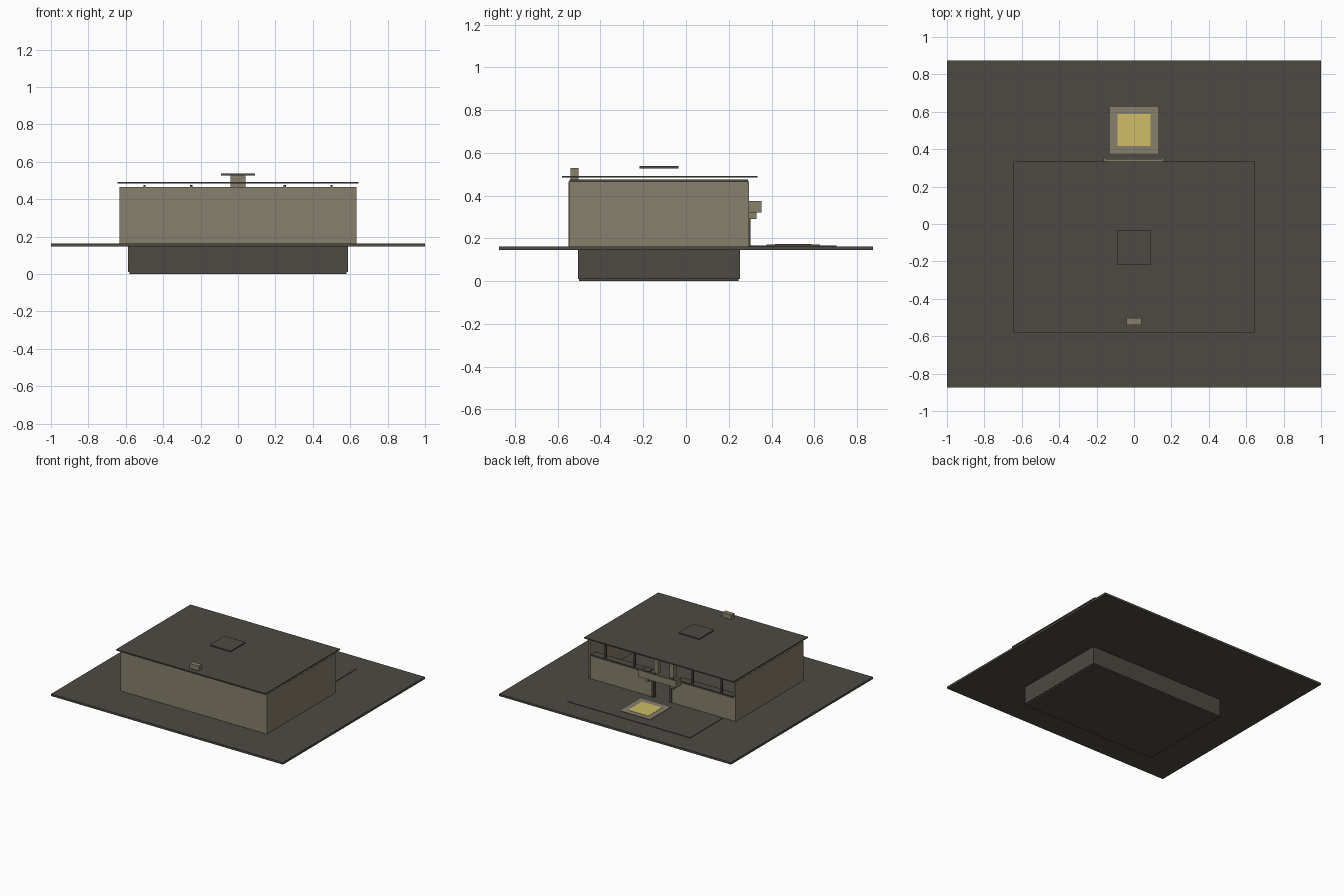
import bpy


def material(name, rgb):
    m = bpy.data.materials.new(name)
    m.diffuse_color = (*rgb, 1)
    return m


DARK = material("dark_grey", (0.075, 0.068, 0.057))
TAN = material("dull_tan", (0.24, 0.215, 0.15))
YELLOW = material("pale_yellow", (0.62, 0.51, 0.135))


def box(name, x0, x1, y0, y1, z0, z1, mat):
    bpy.ops.mesh.primitive_cube_add(size=1, location=((x0 + x1) / 2, (y0 + y1) / 2, (z0 + z1) / 2))
    o = bpy.context.object
    o.name = name
    o.scale = (x1 - x0, y1 - y0, z1 - z0)
    bpy.ops.object.transform_apply(location=False, rotation=False, scale=True)
    o.data.materials.append(mat)
    return o


def pair(name, x0, x1, *rest):
    # the same box on both sides of x = 0
    box(name + "_right", x0, x1, *rest)
    box(name + "_left", -x1, -x0, *rest)


# ground slab, cellar walls and cellar floor
box("ground_slab", -1, 1, -0.874, 0.874, 0.147, 0.163, DARK)
box("cellar_floor", -0.58, 0.58, -0.50, 0.245, 0, 0.012, DARK)
pair("cellar_side_wall", 0.575, 0.588, -0.506, 0.252, 0.01, 0.148, DARK)
box("cellar_front_wall", -0.58, 0.58, -0.506, -0.494, 0.01, 0.148, DARK)
box("cellar_back_wall", -0.58, 0.58, 0.240, 0.252, 0.01, 0.148, DARK)

# main walls: closed front and sides, low wall with doorway at the back
box("front_wall", -0.625, 0.625, -0.55, -0.535, 0.163, 0.466, TAN)
pair("side_wall", 0.62, 0.633, -0.545, 0.295, 0.163, 0.466, TAN)
pair("low_back_wall", 0.085, 0.622, 0.275, 0.293, 0.163, 0.34, TAN)
pair("window_sill", 0.12, 0.62, 0.23, 0.288, 0.34, 0.348, DARK)

# doorway frame and window posts
pair("door_jamb", 0.07, 0.085, 0.272, 0.302, 0.163, 0.345, DARK)
pair("door_pillar", 0.05, 0.085, 0.24, 0.275, 0.345, 0.466, TAN)
for x in (0.25, 0.5):
    pair("window_post", x - 0.006, x + 0.006, 0.265, 0.28, 0.34, 0.466, DARK)
    pair("roof_joist", x - 0.006, x + 0.006, -0.545, 0.29, 0.462, 0.475, DARK)

# canopy over the door: shallow tray on brackets
box("canopy_floor", -0.162, 0.162, 0.293, 0.353, 0.322, 0.345, TAN)
box("canopy_rail", -0.162, 0.162, 0.343, 0.353, 0.345, 0.375, TAN)
pair("canopy_end", 0.152, 0.162, 0.293, 0.343, 0.345, 0.375, TAN)
pair("canopy_bracket", 0.095, 0.12, 0.293, 0.33, 0.29, 0.322, TAN)

# floating flat roof, roof hatch and chimney
box("roof_plate", -0.645, 0.645, -0.58, 0.335, 0.484, 0.493, DARK)
box("roof_hatch", -0.09, 0.09, -0.217, -0.035, 0.528, 0.538, DARK)
pair("chimney", 0, 0.04, -0.54, -0.502, 0.466, 0.53, TAN)

# yard plate and marked pad
box("yard_plate", -0.53, 0.53, 0.30, 0.705, 0.162, 0.167, DARK)
box("pad_border", -0.128, 0.128, 0.376, 0.626, 0.166, 0.171, TAN)
box("pad_centre", -0.087, 0.087, 0.416, 0.588, 0.170, 0.173, YELLOW)
